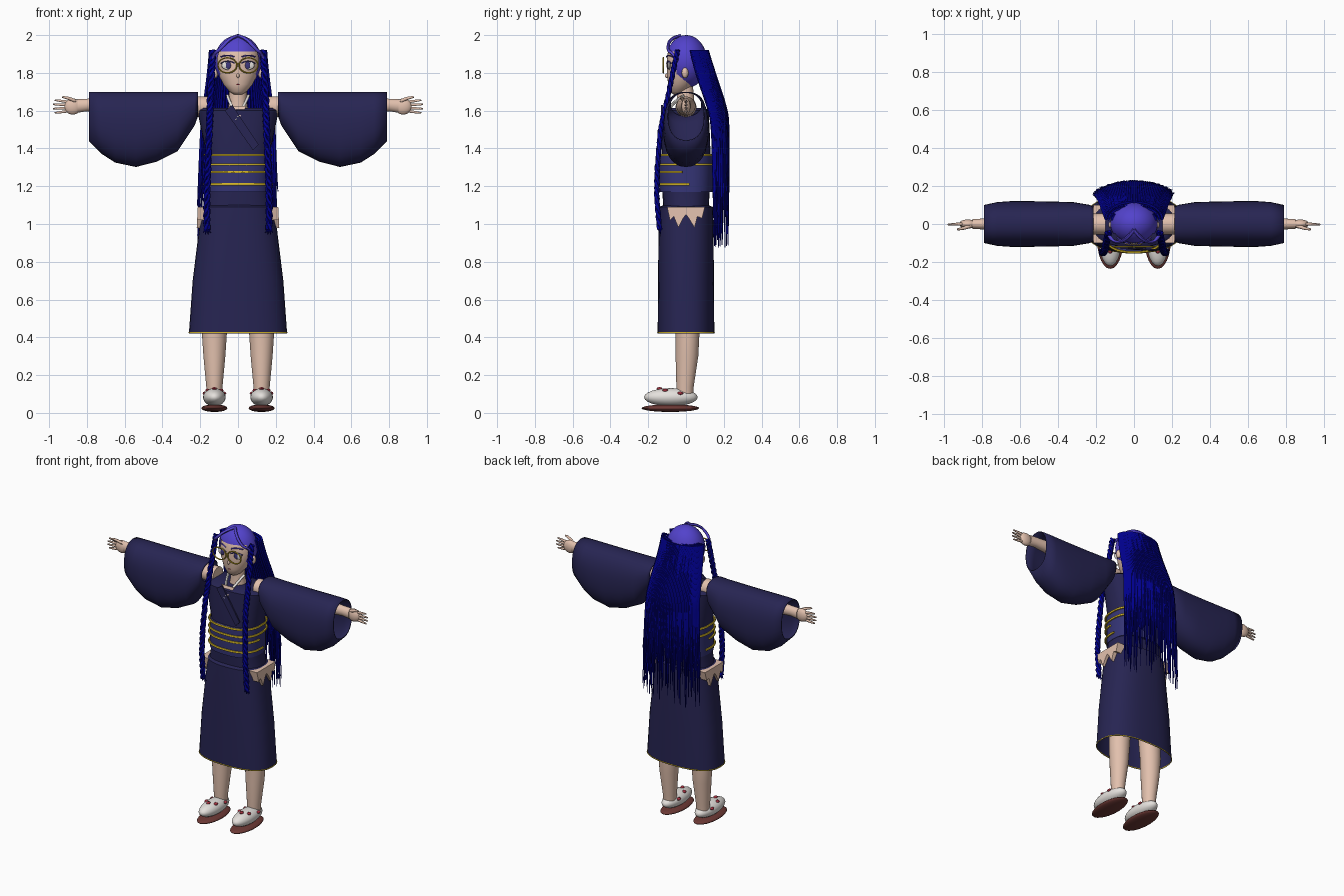
import bpy, bmesh, math, random
from math import sin, cos, pi, radians
from mathutils import Vector

random.seed(4)
if "Cube" in bpy.data.objects:
    bpy.data.objects.remove(bpy.data.objects["Cube"])


def material(name, r, g, b):
    m = bpy.data.materials.new(name)
    m.use_nodes = True
    m.diffuse_color = (r, g, b, 1)
    m.node_tree.nodes["Principled BSDF"].inputs["Base Color"].default_value = (r, g, b, 1)
    return m


violet = material("violet hair", .085, .055, .6)
blue = material("deep blue hair", .0, .0, .27)
navy = material("navy cloth", .02, .018, .085)
sash = material("sash blue", .035, .035, .18)
gold = material("gold", .62, .44, .02)
skin = material("skin", .76, .53, .42)
white = material("white", .78, .75, .72)
red = material("red", .36, .03, .05)
brown = material("brown sole", .15, .04, .035)
iris_color = material("indigo eyes", .05, .04, .2)


def finish(obj, mat, angle=40):
    obj.data.materials.append(mat)
    bpy.ops.object.select_all(action='DESELECT')
    obj.select_set(True)
    bpy.context.view_layer.objects.active = obj
    if obj.type == 'CURVE':
        bpy.ops.object.convert(target='MESH')
        obj = bpy.context.object
    bpy.ops.object.shade_smooth_by_angle(angle=radians(angle))
    return obj


def from_bmesh(name, bm, mat, angle=40):
    bmesh.ops.recalc_face_normals(bm, faces=bm.faces)
    mesh = bpy.data.meshes.new(name)
    bm.to_mesh(mesh)
    bm.free()
    obj = bpy.data.objects.new(name, mesh)
    bpy.context.collection.objects.link(obj)
    return finish(obj, mat, angle)


def loft(name, rings, mat, axis='z', power=2, caps=True, sides=32):
    """Rings are (position, centre a, centre b, radius a, radius b)."""
    bm = bmesh.new()
    rows = []
    for p, ca, cb, ra, rb in rings:
        row = []
        for i in range(sides):
            t = 2 * pi * i / sides
            a = ca + ra * math.copysign(abs(cos(t)) ** (2 / power), cos(t))
            b = cb + rb * math.copysign(abs(sin(t)) ** (2 / power), sin(t))
            row.append(bm.verts.new((a, b, p) if axis == 'z' else (p, a, b)))
        rows.append(row)
    for lo, hi in zip(rows, rows[1:]):
        for i in range(sides):
            j = (i + 1) % sides
            bm.faces.new((lo[i], lo[j], hi[j], hi[i]))
    if caps:
        bm.faces.new(rows[0])
        bm.faces.new(rows[-1])
    return from_bmesh(name, bm, mat)


def ball(name, centre, radii, mat, segs=24):
    bm = bmesh.new()
    bmesh.ops.create_uvsphere(bm, u_segments=segs, v_segments=segs // 2, radius=1)
    bmesh.ops.scale(bm, vec=radii, verts=bm.verts)
    bmesh.ops.translate(bm, vec=centre, verts=bm.verts)
    return from_bmesh(name, bm, mat, 60)


def tube(name, paths, mat, radius, closed=False, smooth=True, tip=1):
    cu = bpy.data.curves.new(name, 'CURVE')
    cu.dimensions = '3D'
    cu.bevel_depth = radius
    cu.bevel_resolution = 1
    cu.resolution_u = 4
    cu.use_fill_caps = True
    for path in paths:
        sp = cu.splines.new('NURBS' if smooth else 'POLY')
        sp.points.add(len(path) - 1)
        for pt, co in zip(sp.points, path):
            pt.co = (*co, 1)
        sp.points[-1].radius = tip
        sp.use_cyclic_u = closed
        if smooth:
            sp.order_u = 3
            sp.use_endpoint_u = True
    obj = bpy.data.objects.new(name, cu)
    bpy.context.collection.objects.link(obj)
    return finish(obj, mat, 60)


def plate(name, outline, mat, offset):
    """Flat outline pushed out along an offset vector."""
    bm = bmesh.new()
    face = bm.faces.new([bm.verts.new(p) for p in outline])
    out = bmesh.ops.extrude_face_region(bm, geom=[face])["geom"]
    bmesh.ops.translate(bm, vec=offset, verts=[v for v in out if isinstance(v, bmesh.types.BMVert)])
    return from_bmesh(name, bm, mat, 20)


def band(z, rx, ry, start=0, end=2 * pi, power=2.5, n=40):
    pts = []
    for i in range(n):
        t = start + (end - start) * i / n
        pts.append((rx * math.copysign(abs(cos(t)) ** (2 / power), cos(t)),
                    ry * math.copysign(abs(sin(t)) ** (2 / power), sin(t)), z))
    return pts


# Robe, sash and hem
skirt = loft("skirt", [(.42, 0, 0, .26, .15), (.7, 0, 0, .24, .148), (1, 0, 0, .203, .145),
                       (1.09, 0, 0, .19, .142), (1.1, 0, 0, .17, .12)], navy, power=2.5, caps=False)
loft("bodice", [(1.08, 0, 0, .185, .12), (1.17, 0, 0, .17, .125), (1.37, 0, 0, .168, .13),
                (1.5, 0, 0, .195, .125), (1.6, 0, 0, .215, .12), (1.615, 0, 0, .2, .1)], navy, power=2.5)
loft("sash", [(1.17, 0, 0, .172, .14), (1.27, 0, 0, .17, .145), (1.37, 0, 0, .168, .143)], sash, power=2.5)
tube("sash_cords", [band(z, .176, .149) for z in (1.365, 1.315)], gold, .007, True, False)
tube("sash_front_cords", [band(1.275, .176, .149, pi, 2 * pi), band(1.21, .178, .147, .95 * pi, 2.05 * pi)],
     gold, .007, False, False)
tube("hem_trim", [band(.425, .26, .15)], gold, .003, True, False)

# Skin showing at the hips, with a ragged lower edge
hip = [(-.1, 1.09), (.1, 1.09), (.085, 1.03), (.06, 1.04), (.045, .98), (.015, 1.03),
       (0, 1.05), (-.015, 1.03), (-.04, .98), (-.065, 1.04), (-.085, 1.02)]
for side, s in (("left", 1), ("right", -1)):
    plate(side + "_hip", [(s * (.213 + .05 * (1.09 - z)), y, z) for y, z in hip], skin, (-s * .06, 0, 0))

# Neckline and crossed collar
loft("neck", [(1.57, 0, 0, .06, .06), (1.64, 0, 0, .048, .045), (1.75, 0, -.01, .045, .045)], skin)
plate("chest_opening", [(-.05, -.1, 1.625), (.045, -.1, 1.625), (0, -.126, 1.55)], skin, (0, -.004, 0))
tube("collar_trim", [[(-.055, -.01, 1.68), (-.05, -.07, 1.65), (0, -.13, 1.565)],
                     [(.055, -.01, 1.68), (.045, -.07, 1.65), (-.012, -.13, 1.55)]], white, .008)
plate("collar_band", [(-.07, -.122, 1.6), (-.03, -.122, 1.63), (.11, -.132, 1.42), (.08, -.132, 1.39)],
      navy, (0, -.009, 0))

# Head, hair cap and face
loft("head", [(1.685, 0, -.045, .02, .02), (1.7, 0, -.04, .045, .045), (1.74, 0, -.025, .078, .07),
              (1.79, 0, -.01, .102, .09), (1.85, 0, 0, .114, .103), (1.92, 0, 0, .106, .095),
              (1.97, 0, 0, .07, .06)], skin)
cap = bmesh.new()
bmesh.ops.create_uvsphere(cap, u_segments=32, v_segments=20, radius=1)
bmesh.ops.scale(cap, vec=(.125, .11, .14), verts=cap.verts)
bmesh.ops.translate(cap, vec=(0, .002, 1.86), verts=cap.verts)
for co, no in (((0, 0, 1.912), (0, 0, 1)), ((0, -.05, 0), (0, 1, 0))):
    bmesh.ops.bisect_plane(cap, geom=cap.verts[:] + cap.edges[:] + cap.faces[:], plane_co=co, plane_no=no)
front = [f for f in cap.faces if f.calc_center_median().z < 1.912 and f.calc_center_median().y < -.05]
bmesh.ops.delete(cap, geom=front, context='FACES')
from_bmesh("hair_cap", cap, violet)

lens = [[(s * .056 + .05 * cos(i * pi / 12), -.12, 1.84 + .04 * sin(i * pi / 12)) for i in range(24)]
        for s in (1, -1)]
tube("glasses_rims", lens, gold, .004, True, False)
tube("glasses_bridge", [[(-.01, -.12, 1.845), (0, -.122, 1.852), (.01, -.12, 1.845)]], gold, .004)
ball("nose", (0, -.1, 1.785), (.008, .012, .012), skin, 12)
ball("mouth", (0, -.092, 1.738), (.012, .005, .003), red, 12)
for side, s in (("left", 1), ("right", -1)):
    ball(side + "_eye", (s * .053, -.088, 1.84), (.034, .008, .024), white)
    ball(side + "_iris", (s * .051, -.095, 1.84), (.014, .004, .02), iris_color, 16)
    tube(side + "_lash", [[(s * .018, -.101, 1.85), (s * .05, -.1, 1.872), (s * .09, -.08, 1.85)]], iris_color, .004)
    tube(side + "_brow", [[(s * .02, -.103, 1.885), (s * .055, -.096, 1.9), (s * .09, -.07, 1.885)]], violet, .004)
    ball(side + "_ear", (s * .12, -.005, 1.8), (.015, .018, .028), skin, 16)

# Long hair falling down the back in layered strands
strands = []
for count, scale in ((56, 1), (40, .75), (26, .45)):
    for i in range(count):
        t = pi * i / (count - 1)
        c, s = cos(t), sin(t) * scale
        end = random.uniform(.87, 1.2)
        wob = random.uniform(-.008, .008)
        k = c * (.6 + .4 * scale)
        strands.append([(.148 * k, .025 + .09 * s, 1.92), (.155 * k, .045 + .1 * s, 1.82),
                        (.185 * k, .125 + .095 * s, 1.6), (.195 * k, .14 + .085 * s, 1.5),
                        (.2 * k + wob, .145 + .08 * s, 1.25), (.21 * k + wob, .15 + .075 * s, end)])
tube("back_hair", strands, blue, .0065, tip=.3)

# Front locks: a swept lock over the brow leading into a long braid
guide = [(.135, -.045, 1.92), (.14, -.07, 1.8), (.148, -.105, 1.63), (.152, -.135, 1.5),
         (.16, -.152, 1.3), (.165, -.155, 1.15), (.165, -.14, .97)]


def along(f):
    f = min(f * (len(guide) - 1), len(guide) - 1.0001)
    return Vector(guide[int(f)]).lerp(Vector(guide[int(f) + 1]), f % 1)


for side, s in (("left", 1), ("right", -1)):
    braid = []
    for k in range(3):
        path = []
        for i in range(91):
            p, a = along(i / 90), i * .6 + k * 2 * pi / 3
            path.append((s * (p.x + .012 * cos(a)), p.y + .007 * sin(a), p.z))
        braid.append(path)
    tube(side + "_braid", braid, blue, .0085)
    tail = [[(s * .165, -.14, .98), (s * (.165 + d), -.137, .96), (s * (.165 + 1.5 * d), -.135, .94 + abs(d))]
            for d in (-.014, -.005, .005, .014)]
    tube(side + "_braid_tail", tail, blue, .005, tip=.3)
    tube(side + "_swept_lock", [[(0, -.03, 1.997), (s * .04, -.085, 1.985), (s * .1, -.1, 1.92),
                                 (s * .13, -.065, 1.9), (s * .14, -.05, 1.86)]], violet, .009)

# Wide sleeves, arms and hands
sleeve = [(.212, 1.57, .085), (.23, 1.52, .1), (.32, 1.385, .115), (.43, 1.33, .118),
          (.54, 1.302, .12), (.65, 1.325, .12), (.72, 1.37, .115), (.79, 1.44, .1)]
for side, s in (("left", 1), ("right", -1)):
    obj = loft(side + "_sleeve", [(s * x, 0, (1.7 + z) / 2, r, (1.7 - z) / 2) for x, z, r in sleeve],
               navy, 'x', 2.3, False)
    obj.modifiers.new("thickness", 'SOLIDIFY').thickness = .006
    loft(side + "_arm", [(s * .15, 0, 1.62, .055, .055), (s * .5, 0, 1.625, .05, .05),
                         (s * .8, 0, 1.63, .028, .033), (s * .85, 0, 1.625, .026, .036)], skin, 'x')
    ball(side + "_palm", (s * .875, 0, 1.622), (.045, .024, .043), skin)
    fingers = [[(s * .885, 0, 1.622 + .7 * d), (s * .93, 0, 1.622 + d), (s * (.985 - abs(d) * .5), -.003, 1.622 + 1.1 * d)]
               for d in (-.03, -.01, .01, .03)]
    tube(side + "_fingers", fingers, skin, .009, tip=.45)
    tube(side + "_thumb", [[(s * .86, -.01, 1.65), (s * .9, -.025, 1.67), (s * .93, -.028, 1.672)]], skin, .01, tip=.5)

# Legs, slippers and soles
for side, s in (("left", 1), ("right", -1)):
    x = s * .125
    loft(side + "_leg", [(.08, x, -.005, .04, .042), (.14, x, -.005, .043, .046), (.3, x, .005, .058, .06),
                         (.42, x, .008, .066, .063), (1.0, s * .1, 0, .085, .085)], skin)
    ball(side + "_slipper", (x, -.08, .083), (.06, .142, .048), white)
    ball(side + "_sole", (x, -.083, .025), (.069, .153, .02), brown)
    for dx, y, z in ((0, -.14, .128), (.035, -.11, .119), (-.035, -.11, .119), (.05, -.03, .104), (-.05, -.03, .104)):
        ball(side + "_slipper_bow", (x + dx, y, z), (.013, .016, .009), red, 8)
